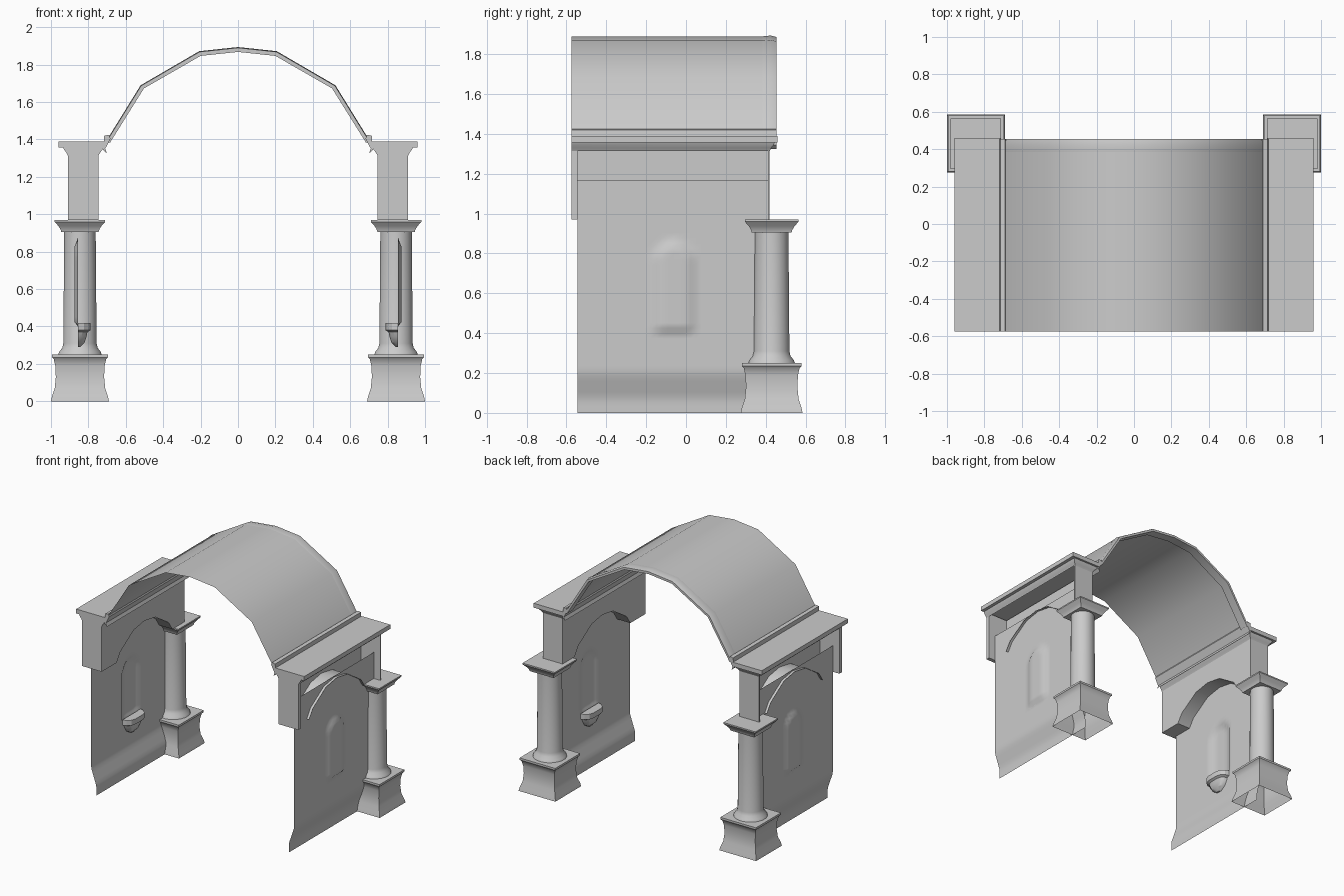
import bpy, bmesh, math
from mathutils import Vector

cube = bpy.data.objects.get("Cube")
if cube:
    bpy.data.objects.remove(cube, do_unlink=True)

stone = bpy.data.materials.new("grey stone")
stone.use_nodes = True
GREY = (0.6, 0.6, 0.6, 1)
stone.diffuse_color = GREY
stone.node_tree.nodes["Principled BSDF"].inputs["Base Color"].default_value = GREY


def finish(name, bm, angle=35, mirror=True):
    """Turn a bmesh into a named part, mirrored to the other side if wanted."""
    bmesh.ops.remove_doubles(bm, verts=bm.verts, dist=0.0005)
    bmesh.ops.recalc_face_normals(bm, faces=bm.faces)
    mesh = bpy.data.meshes.new(name)
    bm.to_mesh(mesh)
    bm.free()
    mesh.materials.append(stone)
    ob = bpy.data.objects.new(name, mesh)
    bpy.context.collection.objects.link(ob)
    if mirror:
        ob.modifiers.new("both sides", "MIRROR").use_mirror_merge = False
    for other in bpy.context.selected_objects:
        other.select_set(False)
    ob.select_set(True)
    bpy.context.view_layer.objects.active = ob
    bpy.ops.object.shade_smooth_by_angle(angle=math.radians(angle))
    return ob


def skin(bm, rows, closed=False):
    """Bridge rows of points with quads."""
    grid = [[bm.verts.new(p) for p in row] for row in rows]
    for a, b in zip(grid, grid[1:]):
        n = len(a)
        for i in range(n if closed else n - 1):
            j = (i + 1) % n
            bm.faces.new((a[i], a[j], b[j], b[i]))
    return grid


def box(bm, lo, hi):
    lo, hi = Vector(lo), Vector(hi)
    made = bmesh.ops.create_cube(bm, size=1)["verts"]
    for v in made:
        v.co = (lo + hi) / 2 + v.co * (hi - lo)


def turned(bm, profile, sides, centre, cap_bottom=False, cap_top=False):
    """Stack of regular rings; four sides give a square section."""
    turn = math.pi / sides
    grow = 1 / math.cos(turn) if sides == 4 else 1
    rows = []
    for r, z in profile:
        rows.append([(centre[0] + r * grow * math.cos(turn + 2 * math.pi * i / sides),
                      centre[1] + r * grow * math.sin(turn + 2 * math.pi * i / sides), z)
                     for i in range(sides)])
    grid = skin(bm, rows, closed=True)
    if cap_bottom:
        bm.faces.new(grid[0])
    if cap_top:
        bm.faces.new(grid[-1])


FRONT, BACK = -0.575, 0.42
POST = (0.845, 0.43)
INNER, OUTER, WALL = 0.745, 0.91, 0.855
MID = -0.06

# Column: waisted square base, round shaft, square capital
bm = bmesh.new()
turned(bm, [(0.155, 0), (0.15, 0.025), (0.135, 0.07), (0.129, 0.13), (0.132, 0.19),
            (0.14, 0.225), (0.15, 0.235), (0.15, 0.25)], 4, POST, cap_top=True)
finish("column_base", bm)

bm = bmesh.new()
turned(bm, [(0.118, 0.25), (0.112, 0.265), (0.096, 0.285), (0.09, 0.31),
            (0.085, 0.92)], 20, POST)
finish("column_shaft", bm)

bm = bmesh.new()
turned(bm, [(0.1, 0.905), (0.104, 0.92), (0.115, 0.937), (0.135, 0.96), (0.135, 0.97)],
       4, POST, cap_bottom=True, cap_top=True)
finish("column_capital", bm)


# Side wall: thin sheet with a kicked-in foot and a shallow arched niche
def wall_x(y, z):
    x = WALL
    if z < 0.2:
        x -= 0.045 * min(1, (0.2 - z) / 0.13)
    side = abs(y - MID) / 0.11
    if z > 0.42:
        top = 0.72 + 0.15 * math.sqrt(max(0, 1 - side * side))
        if side < 1 and z < top:
            x += 0.02 * min(1, (1 - side) * 3, (top - z) / 0.04)
    return x


bm = bmesh.new()
ys = [-0.545 + (BACK + 0.545) * i / 34 for i in range(35)]
zs = [1.17 * k / 44 for k in range(45)]
skin(bm, [[(wall_x(y, z), y, z) for y in ys] for z in zs])
finish("side_wall", bm, 60)

# Niche shelf: half-round ledge on a tapering bracket
bm = bmesh.new()
rows = []
for depth, half, z in [(0.012, 0.02, 0.29), (0.035, 0.06, 0.315), (0.045, 0.08, 0.345),
                       (0.05, 0.09, 0.37), (0.066, 0.11, 0.38), (0.066, 0.11, 0.42)]:
    rows.append([(WALL - depth * min(1, 1.2 * math.sin(math.pi * i / 8)),
                  MID - half * math.cos(math.pi * i / 8), z) for i in range(9)])
grid = skin(bm, rows, closed=True)
bm.faces.new(grid[0])
bm.faces.new(grid[-1])
finish("niche_shelf", bm, 25)

# Arcade: inner face with an arched opening, and the arch underside
arch = [(-0.335, 0.97), (-0.29, 1.037), (-0.13, 1.14), (0, 1.162),
        (0.13, 1.14), (0.29, 1.037), (0.335, 0.97)]
arch = [(y + MID, z) for y, z in arch]
bm = bmesh.new()
low = [(-0.575, 0.97)] + arch + [(BACK, 0.97)]
skin(bm, [[(INNER, y, z) for y, z in low], [(INNER, y, 1.34) for y, z in low]])
skin(bm, [[(x, y, z) for y, z in arch] for x in (INNER, 0.875)])
# flat undersides beside the opening
for a, b in ((FRONT, arch[0][0]), (arch[-1][0], BACK)):
    skin(bm, [[(x, a, 0.97), (x, b, 0.97)] for x in (INNER, WALL)])
finish("arcade_arch", bm, 30)

# Piers closing the arcade at each end
bm = bmesh.new()
box(bm, (INNER, FRONT, 0.97), (OUTER, -0.545, 1.34))
box(bm, (INNER, BACK - 0.008, 0.97), (OUTER, BACK, 1.34))
finish("end_piers", bm)

# Cornice: slab with a small flared moulding beneath
bm = bmesh.new()
box(bm, (0.715, FRONT, 1.357), (0.96, 0.46, 1.39))
rows = []
for out, z in [(0, 1.315), (0.008, 1.33), (0.02, 1.345), (0.025, 1.358)]:
    x0, x1, y1 = INNER - out, OUTER + out, BACK + out
    rows.append([(x0, FRONT, z), (x1, FRONT, z), (x1, y1, z), (x0, y1, z)])
skin(bm, rows, closed=True)
finish("cornice", bm)

# Vault: faceted sheet spanning the two sides
half = [(0.705, 1.385), (0.518, 1.687), (0.206, 1.868)]
curve = half + [(0, 1.89)] + [(-x, z) for x, z in reversed(half)]
bm = bmesh.new()
skin(bm, [[(x, y, z) for x, z in curve] for y in (FRONT, BACK)])
finish("vault", bm, 40, mirror=False)


# Rib along the back end of the vault
def ring(offset, y):
    return [(x * (1 - offset / 0.75), y, 1.33 + (z - 1.33) * (1 - offset / 0.56))
            for x, z in curve]


bm = bmesh.new()
sections = [ring(0.022, 0.385), ring(0.022, 0.455), ring(0.004, 0.455),
            ring(-0.004, 0.425), ring(0.0, 0.385)]
skin(bm, sections + [sections[0]])
finish("vault_rib", bm, 40, mirror=False)

# Springing moulding where the vault meets the cornice
foot = [(0.70, 1.325), (0.722, 1.345), (0.715, 1.42), (0.69, 1.425), (0.682, 1.405), (0.71, 1.35)]
bm = bmesh.new()
grid = skin(bm, [[(x, y, z) for x, z in foot] for y in (FRONT, 0.455)], closed=True)
for end in grid:
    bm.faces.new(end)
finish("springing_moulding", bm)
